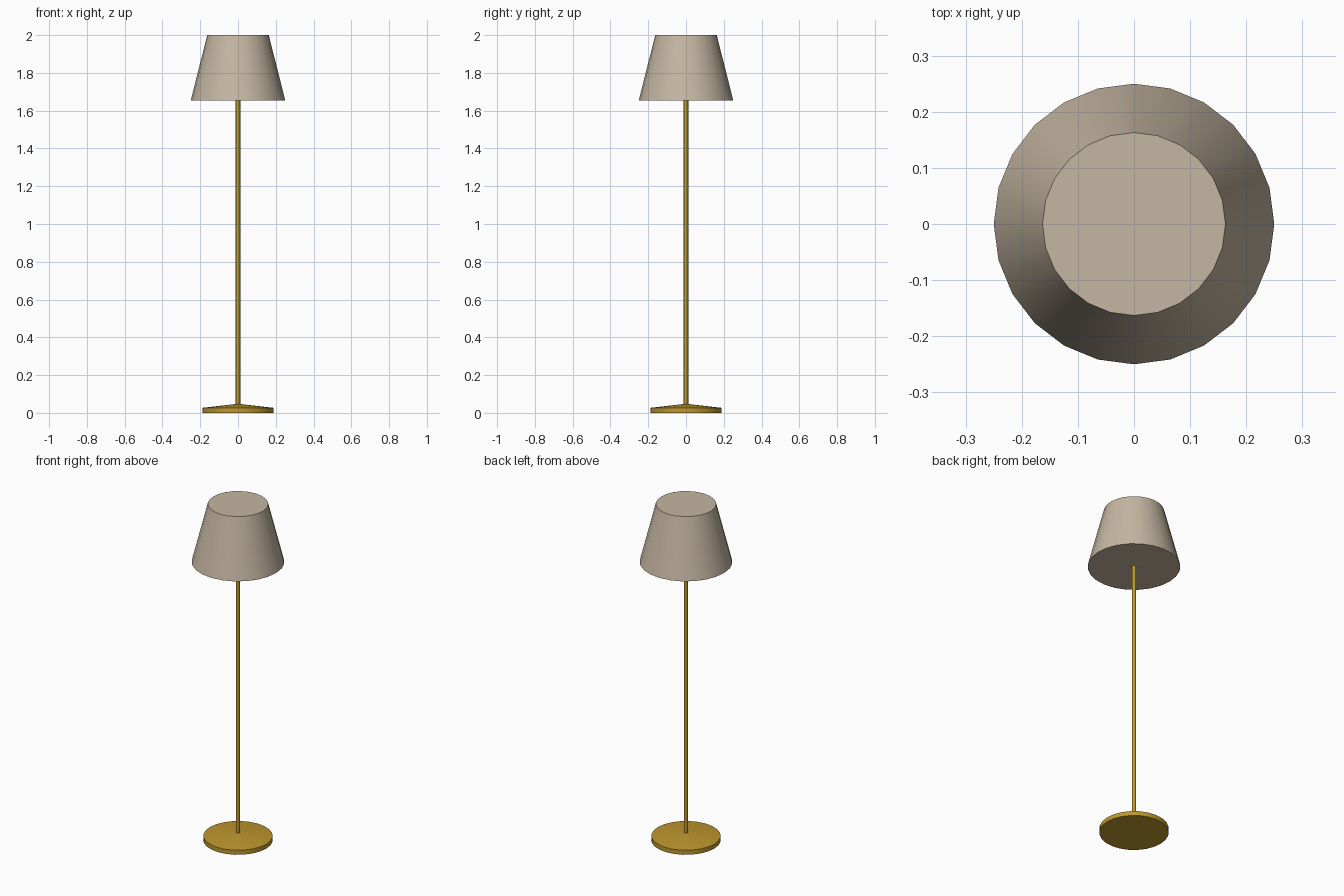
import bpy, bmesh, math

if "Cube" in bpy.data.objects:
    bpy.data.objects.remove(bpy.data.objects["Cube"])


def material(name, rgb):
    m = bpy.data.materials.new(name)
    m.diffuse_color = (*rgb, 1.0)
    m.use_nodes = True
    m.node_tree.nodes["Principled BSDF"].inputs["Base Color"].default_value = m.diffuse_color
    return m


def lathe(name, profile, sides, mat):
    """Closed solid of revolution from (radius, z) points, bottom to top."""
    bm = bmesh.new()
    rings = [[bm.verts.new((r * math.cos(2 * math.pi * i / sides),
                            r * math.sin(2 * math.pi * i / sides), z))
              for i in range(sides)] for r, z in profile]
    for low, high in zip(rings, rings[1:]):
        for i in range(sides):
            j = (i + 1) % sides
            bm.faces.new((low[i], low[j], high[j], high[i]))
    bm.faces.new(rings[0][::-1])
    bm.faces.new(rings[-1])
    mesh = bpy.data.meshes.new(name)
    bm.to_mesh(mesh)
    bm.free()
    obj = bpy.data.objects.new(name, mesh)
    bpy.context.collection.objects.link(obj)
    mesh.materials.append(mat)
    bpy.ops.object.select_all(action='DESELECT')
    obj.select_set(True)
    bpy.context.view_layer.objects.active = obj
    bpy.ops.object.shade_smooth_by_angle(angle=math.radians(35))
    return obj


brass = material("brass", (0.51, 0.31, 0.027))
fabric = material("fabric", (0.56, 0.47, 0.36))

# Weighted foot with a shallow sloping top
lathe("base", [(0.187, 0.0), (0.187, 0.027), (0.012, 0.047)], 24, brass)

# Slim upright, rising from the foot to the shade
lathe("pole", [(0.012, 0.046), (0.012, 1.657)], 12, brass)

# Closed tapered shade
lathe("shade", [(0.25, 1.655), (0.163, 2.0)], 24, fabric)
